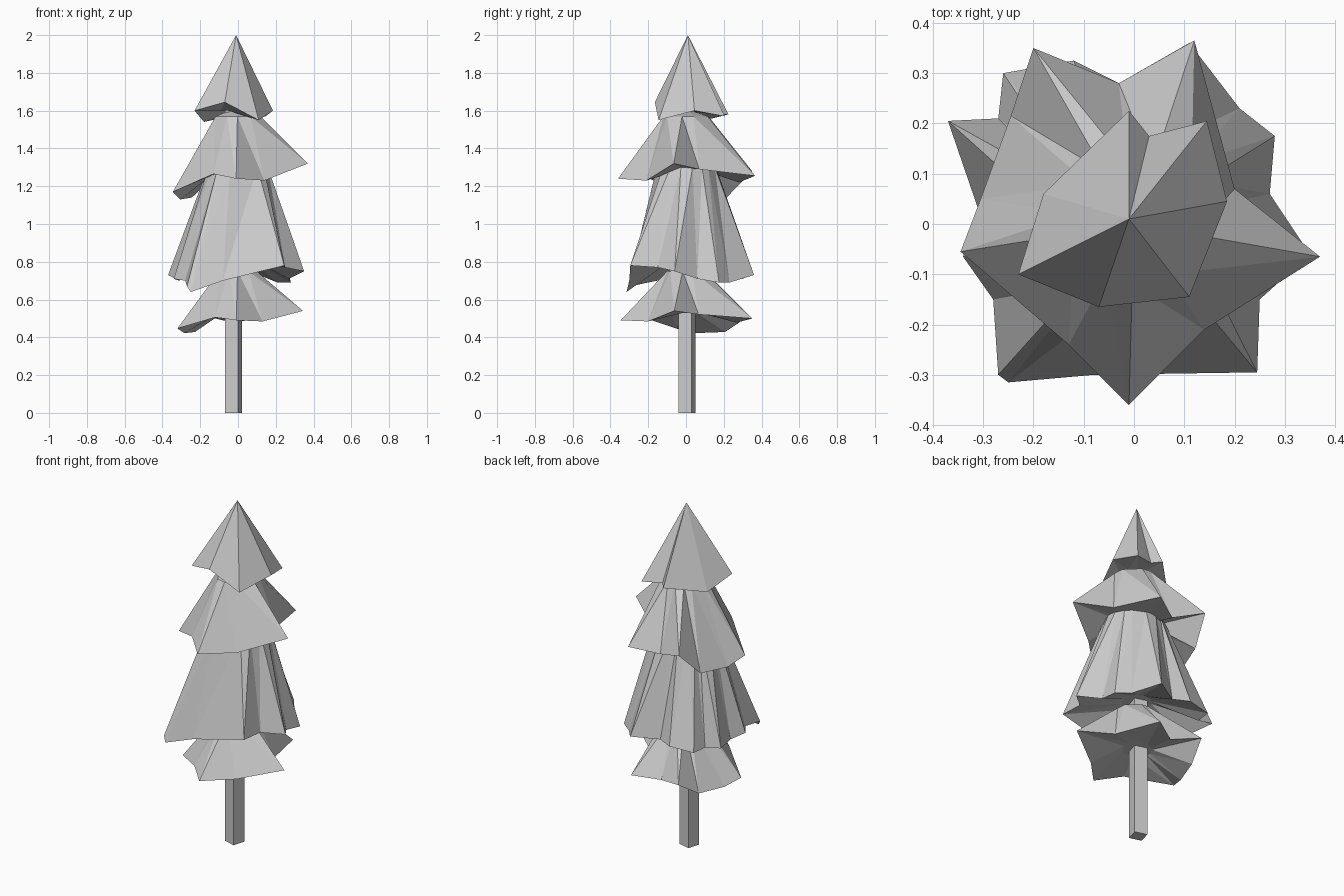
import bpy
import bmesh
from mathutils import Vector

if "Cube" in bpy.data.objects:
    bpy.data.objects.remove(bpy.data.objects["Cube"])


def finish(name, bm):
    bmesh.ops.recalc_face_normals(bm, faces=bm.faces)
    me = bpy.data.meshes.new(name)
    bm.to_mesh(me)
    bm.free()
    ob = bpy.data.objects.new(name, me)
    bpy.context.collection.objects.link(ob)
    return ob


def skirt(name, rim, tip, hollow, neck=None):
    """Ragged rim joined to a tip (via an optional neck ring) and a hollow below."""
    bm = bmesh.new()
    outer = [bm.verts.new(p) for p in rim]
    top = bm.verts.new(tip)
    n = len(rim)
    upper = outer
    if neck:
        radius, z = neck
        upper = []
        for p in rim:
            d = Vector((p[0], p[1])).normalized() * radius
            upper.append(bm.verts.new((d.x, d.y, z)))
    inner = []
    for p in rim:
        d = Vector((p[0], p[1])).normalized() * 0.08
        inner.append(bm.verts.new((d.x - 0.02, d.y, hollow)))
    for i in range(n):
        j = (i + 1) % n
        if neck:
            bm.faces.new((outer[i], outer[j], upper[j]))
            bm.faces.new((outer[i], upper[j], upper[i]))
        bm.faces.new((upper[i], upper[j], top))
        bm.faces.new((outer[j], outer[i], inner[i]))
        bm.faces.new((outer[j], inner[i], inner[j]))
    bm.faces.new(inner[::-1])
    return finish(name, bm)


# Trunk: slightly twisted square post
bm = bmesh.new()
corners = [(0.0, -0.04), (0.02, 0.03), (-0.05, 0.05), (-0.07, -0.02)]
base = bm.faces.new([bm.verts.new((x, y, 0)) for x, y in corners])
ext = bmesh.ops.extrude_face_region(bm, geom=[base], use_keep_orig=True)
for v in ext["geom"]:
    if isinstance(v, bmesh.types.BMVert):
        v.co.z = 1.6
finish("trunk", bm)

# Crown: pointed top
crown = [(-0.23, -0.10, 1.60), (-0.07, -0.165, 1.645), (0.11, -0.145, 1.55),
         (0.185, 0.045, 1.60), (0.145, 0.205, 1.57), (0.03, 0.175, 1.58),
         (-0.01, 0.225, 1.58), (-0.18, 0.06, 1.54)]
skirt("crown", crown, (-0.01, 0.01, 2.0), 1.60)

# Star-shaped branch tier, used high and (flatter) at the bottom
star = [(0.37, -0.065, 1.32), (0.14, -0.21, 1.23), (-0.01, -0.36, 1.24),
        (-0.13, -0.24, 1.265), (-0.345, -0.055, 1.17), (-0.305, 0.05, 1.13),
        (-0.245, 0.215, 1.14), (-0.20, 0.35, 1.28), (-0.03, 0.28, 1.22),
        (0.12, 0.365, 1.255), (0.20, 0.07, 1.29)]
skirt("upper_branches", star, (-0.02, 0, 1.61), 1.29, (0.12, 1.57))
low = [(x * 0.93, y * 0.96, 0.54 + (z - 1.32) * 0.62) for x, y, z in star]
skirt("bottom_branches", low, (-0.02, 0, 0.79), 0.53, (0.10, 0.75))

# Long pleated middle tier
pleats = [(0.245, -0.295, 0.78), (0.25, -0.15, 0.77), (0.35, -0.06, 0.75),
          (0.27, 0.06, 0.71), (0.28, 0.175, 0.69), (0.21, 0.23, 0.69),
          (0.11, 0.36, 0.73), (-0.03, 0.28, 0.72), (-0.12, 0.325, 0.72),
          (-0.26, 0.30, 0.71), (-0.27, 0.21, 0.71), (-0.37, 0.205, 0.73),
          (-0.31, 0.03, 0.70), (-0.34, -0.065, 0.71), (-0.28, -0.15, 0.70),
          (-0.27, -0.30, 0.67), (-0.25, -0.315, 0.64), (-0.08, -0.30, 0.70)]
skirt("middle_branches", pleats, (-0.02, 0, 1.36), 0.82, (0.16, 1.30))
